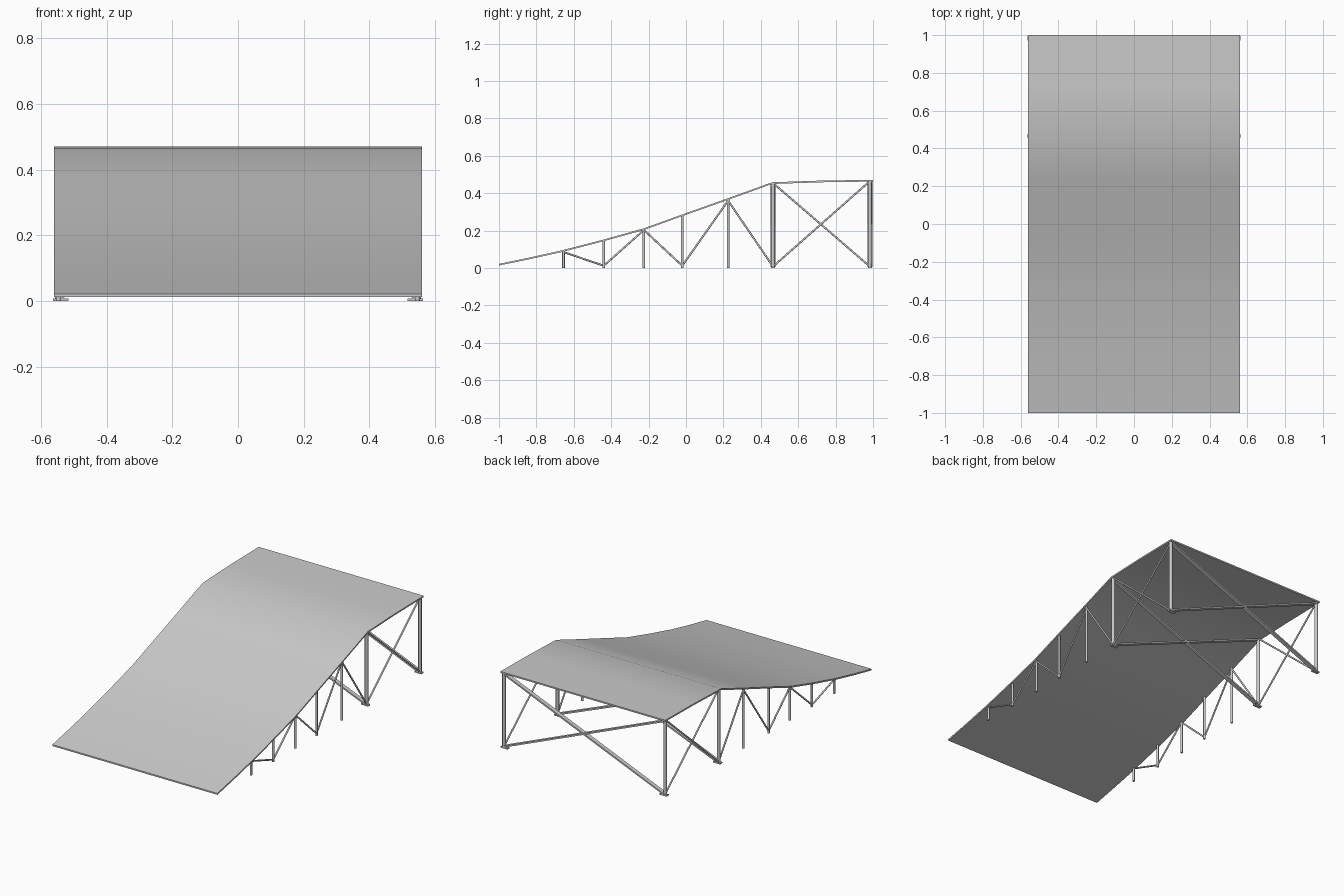
import bpy, bmesh, math
from mathutils import Vector, Matrix

if "Cube" in bpy.data.objects:
    bpy.data.objects.remove(bpy.data.objects["Cube"])


def finish(bm, name, smooth=False):
    bmesh.ops.recalc_face_normals(bm, faces=bm.faces[:])
    me = bpy.data.meshes.new(name)
    bm.to_mesh(me)
    bm.free()
    ob = bpy.data.objects.new(name, me)
    bpy.context.collection.objects.link(ob)
    if smooth:
        bpy.ops.object.select_all(action='DESELECT')
        bpy.context.view_layer.objects.active = ob
        ob.select_set(True)
        bpy.ops.object.shade_smooth_by_angle(angle=math.radians(35))
    return ob


def tube(name, a, b, r):
    a, b = Vector(a), Vector(b)
    d = b - a
    m = Matrix.Translation((a + b) / 2) @ d.to_track_quat('Z', 'Y').to_matrix().to_4x4()
    bm = bmesh.new()
    bmesh.ops.create_cone(bm, cap_ends=True, segments=12, radius1=r, radius2=r,
                          depth=d.length, matrix=m)
    return finish(bm, name, True)


def flat_bar(name, a, b, width, thick):
    # flat strip in an xz plane, its broad side running along y
    a, b = Vector(a), Vector(b)
    d = b - a
    z = d.normalized()
    y = Vector((0, 1, 0))
    x = y.cross(z)
    rot = Matrix((x, y, z)).transposed().to_4x4()
    m = Matrix.Translation((a + b) / 2) @ rot @ Matrix.Diagonal((thick, width, d.length, 1))
    bm = bmesh.new()
    bmesh.ops.create_cube(bm, size=1, matrix=m)
    return finish(bm, name)


# deck: side profile of the top surface, extruded across x
profile = [(-1, .022), (-.83, .057), (-.66, .095), (-.44, .152), (-.225, .212),
           (-.02, .286), (.225, .373), (.46, .458), (.72, .467), (1, .471)]
W, T = .56, .009
outline = profile + [(y, z - T) for y, z in reversed(profile)]
bm = bmesh.new()
left = [bm.verts.new((-W, y, z)) for y, z in outline]
right = [bm.verts.new((W, y, z)) for y, z in outline]
n = len(outline)
for i in range(n):
    j = (i + 1) % n
    bm.faces.new((left[i], left[j], right[j], right[i]))
half = n // 2
for side in (left, right):
    for i in range(half - 1):
        bm.faces.new((side[i], side[i + 1], side[n - 2 - i], side[n - 1 - i]))
finish(bm, "deck", True)


def under(y):
    for (y0, z0), (y1, z1) in zip(profile, profile[1:]):
        if y0 <= y <= y1:
            return z0 + (z1 - z0) * (y - y0) / (y1 - y0) - T / 2


X = .547
ramp_posts = [-.655, -.44, -.225, -.02, .225]
tower_posts = [.465, .983]
for s, label in ((-1, "left"), (1, "right")):
    x = s * X
    # upright posts
    for y in ramp_posts:
        tube(f"{label}_ramp_post", (x, y, 0), (x, y, under(y)), .007)
    for y in tower_posts:
        tube(f"{label}_platform_post", (x, y, 0), (x, y, under(y)), .010)
        # foot plate
        bm = bmesh.new()
        bmesh.ops.create_cube(bm, size=1, matrix=Matrix.Translation((s * .54, y, .004))
                              @ Matrix.Diagonal((.048, .022, .008, 1)))
        finish(bm, f"{label}_foot_plate")
    # zigzag braces along the ramp
    zig = [(-.655, .085), (-.44, .012), (-.225, .203), (-.02, .012), (.225, .36), (.462, .012)]
    for (y0, z0), (y1, z1) in zip(zig, zig[1:]):
        tube(f"{label}_ramp_brace", (x, y0, z0), (x, y1, z1), .005)
    # crossed side braces below the platform
    tube(f"{label}_side_brace", (x, .47, .45), (x, .978, .012), .005)
    tube(f"{label}_side_brace", (x, .47, .012), (x, .978, .46), .005)

# crossed braces spanning the width
for y in tower_posts:
    for s in (-1, 1):
        flat_bar("width_brace", (s * .545, y, under(y) - .008), (-s * .545, y, .01), .026, .009)
